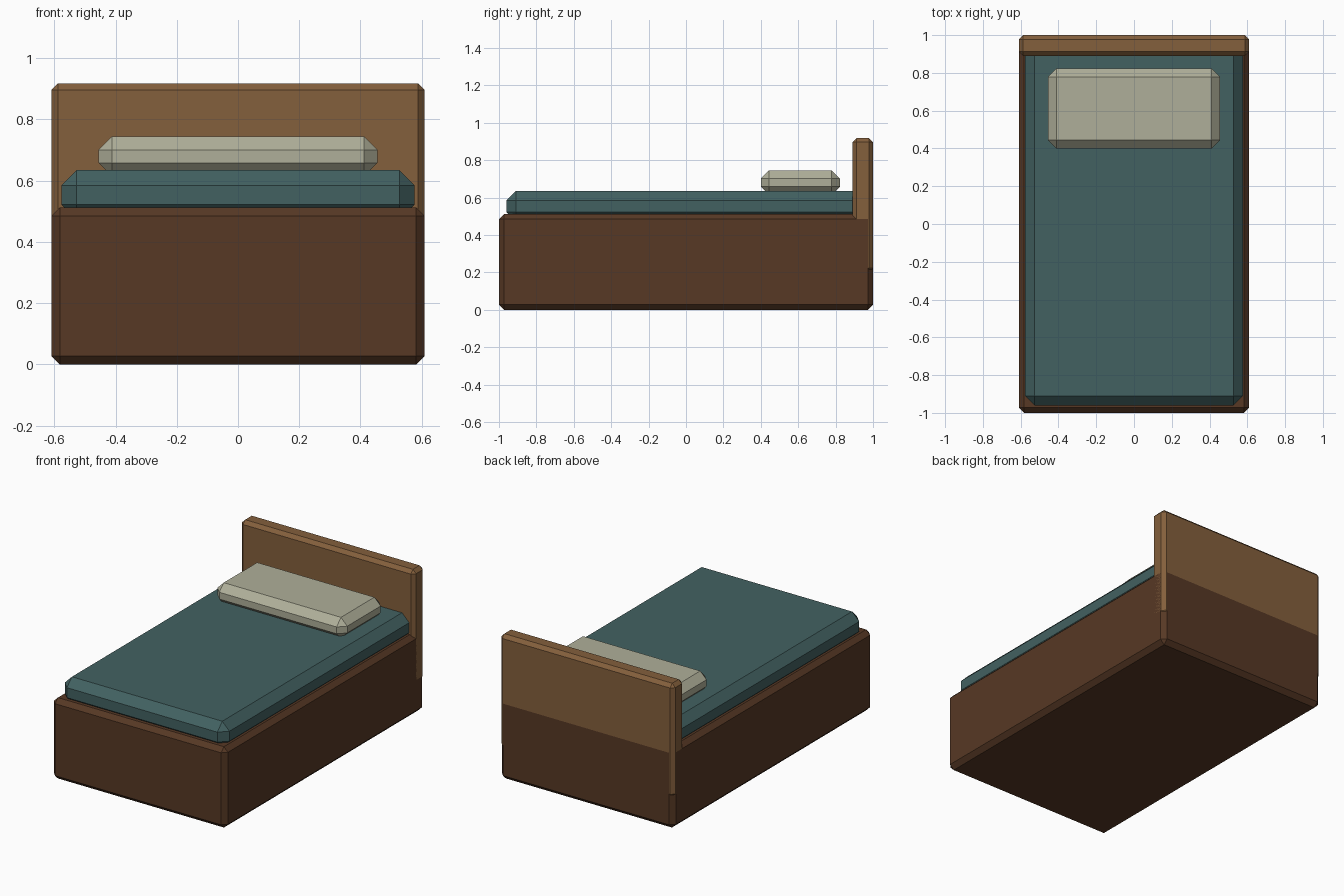
import bpy
import bmesh

if "Cube" in bpy.data.objects:
    bpy.data.objects.remove(bpy.data.objects["Cube"])


def material(name, rgb):
    mat = bpy.data.materials.new(name)
    mat.diffuse_color = (*rgb, 1.0)
    mat.use_nodes = True
    mat.node_tree.nodes["Principled BSDF"].inputs["Base Color"].default_value = mat.diffuse_color
    return mat


def chamfered_box(name, lo, hi, bevel, mat):
    """Box between two corners with a single flat chamfer on every edge."""
    bm = bmesh.new()
    bmesh.ops.create_cube(bm, size=1.0)
    for v in bm.verts:
        for i in range(3):
            v.co[i] *= hi[i] - lo[i]
    bmesh.ops.bevel(bm, geom=bm.edges[:], offset=bevel, offset_type='OFFSET',
                    segments=1, profile=0.5, affect='EDGES')
    mesh = bpy.data.meshes.new(name)
    bm.to_mesh(mesh)
    bm.free()
    mesh.materials.append(mat)
    obj = bpy.data.objects.new(name, mesh)
    obj.location = [(a + b) / 2 for a, b in zip(lo, hi)]
    bpy.context.collection.objects.link(obj)
    return obj


dark_wood = material("dark_wood", (0.095, 0.040, 0.018))
light_wood = material("light_wood", (0.23, 0.115, 0.045))
teal_cloth = material("teal_cloth", (0.055, 0.12, 0.12))
cream_cloth = material("cream_cloth", (0.43, 0.43, 0.32))

# Solid bed base
chamfered_box("bed_base", (-0.61, -1.0, 0.0), (0.61, 1.0, 0.512), 0.028, dark_wood)

# Headboard, flush with the back of the base
chamfered_box("headboard", (-0.61, 0.89, 0.20), (0.61, 1.0, 0.918), 0.022, light_wood)

# Mattress, sunk slightly into base and headboard
chamfered_box("mattress", (-0.577, -0.96, 0.472), (0.577, 0.96, 0.635), 0.05, teal_cloth)

# Pillow, resting in the mattress
chamfered_box("pillow", (-0.455, 0.40, 0.614), (0.455, 0.823, 0.745), 0.044, cream_cloth)
